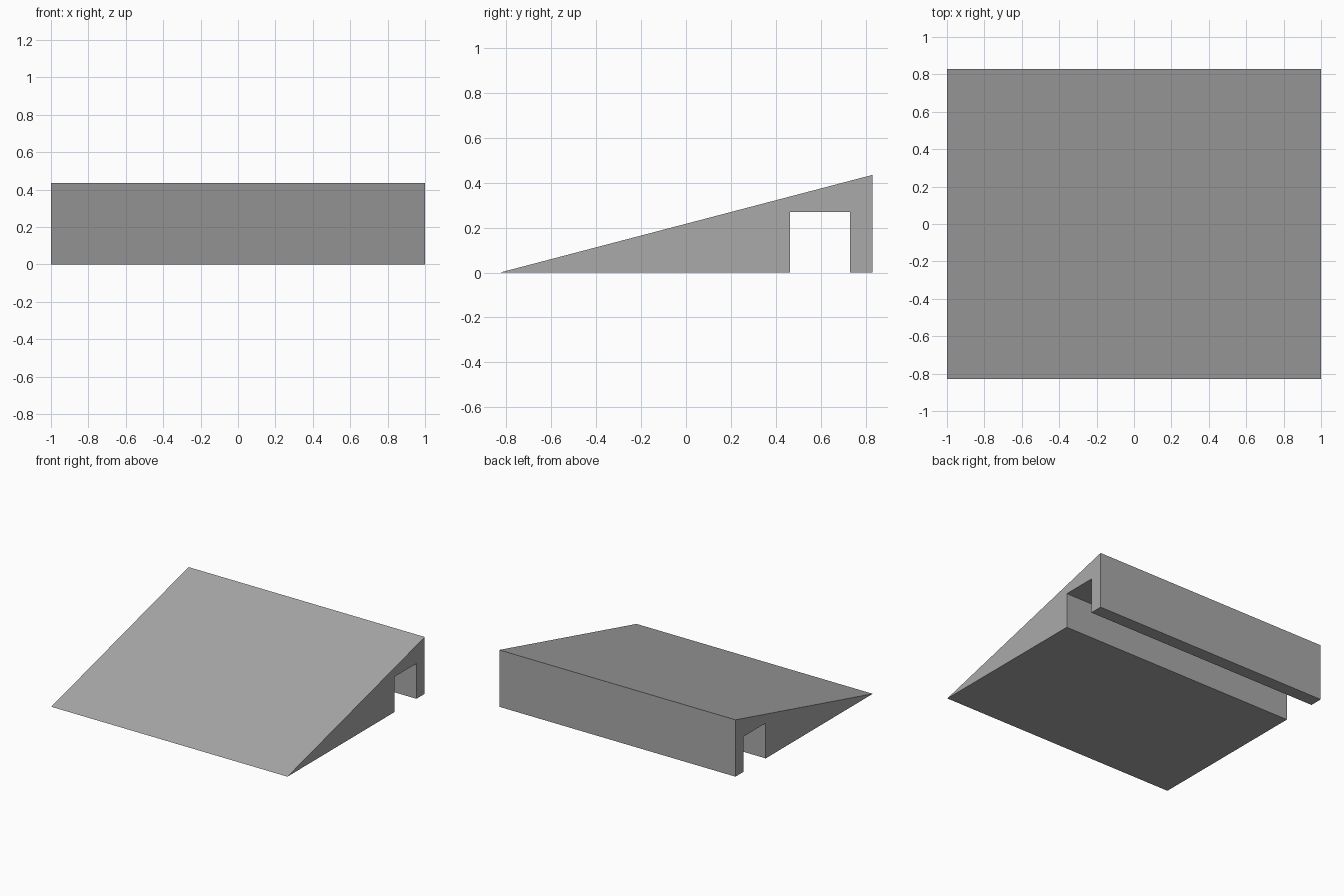
import bpy
import bmesh

if "Cube" in bpy.data.objects:
    bpy.data.objects.remove(bpy.data.objects["Cube"])

X_HALF = 1.0

# Side profile (y, z): wedge with a rectangular channel under the tall end
PROFILE = [(-0.83, 0.0), (0.464, 0.0), (0.464, 0.27), (0.73, 0.27),
           (0.73, 0.0), (0.83, 0.0), (0.83, 0.435)]

grey = bpy.data.materials.new("mid_grey")
grey.diffuse_color = (0.4, 0.4, 0.4, 1.0)
grey.use_nodes = True
grey.node_tree.nodes["Principled BSDF"].inputs["Base Color"].default_value = grey.diffuse_color

# Ramp: the profile extruded across the full width
bm = bmesh.new()
side = bm.faces.new([bm.verts.new((-X_HALF, y, z)) for y, z in PROFILE])
extruded = bmesh.ops.extrude_face_region(bm, geom=[side], use_keep_orig=True)
bmesh.ops.translate(bm, vec=(2 * X_HALF, 0, 0),
                    verts=[g for g in extruded["geom"] if isinstance(g, bmesh.types.BMVert)])
bmesh.ops.recalc_face_normals(bm, faces=bm.faces)

mesh = bpy.data.meshes.new("ramp")
bm.to_mesh(mesh)
bm.free()
mesh.materials.append(grey)
bpy.context.collection.objects.link(bpy.data.objects.new("ramp", mesh))
